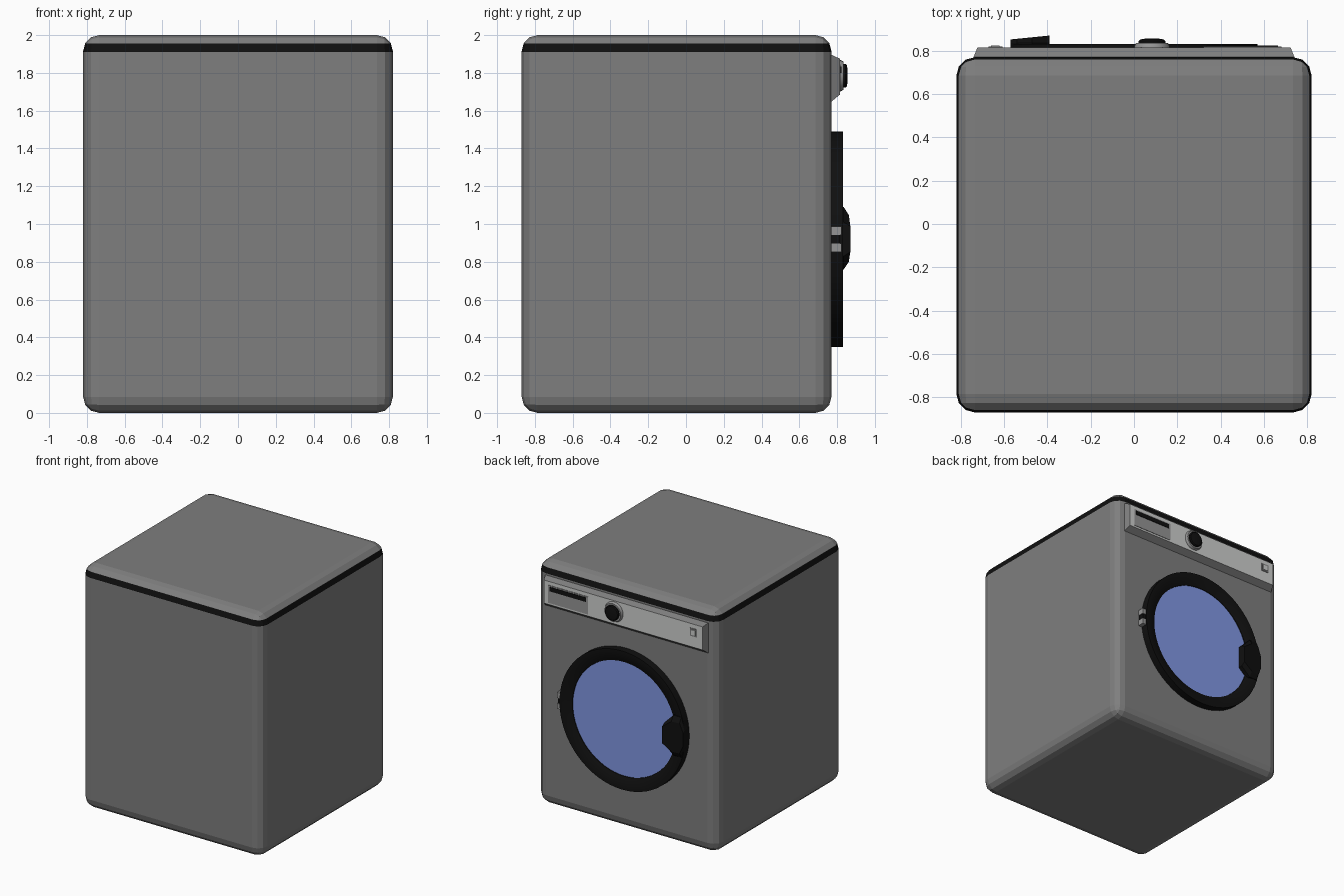
import bpy, bmesh, math
from mathutils import Vector

if "Cube" in bpy.data.objects:
    bpy.data.objects.remove(bpy.data.objects["Cube"])


def material(name, rgb):
    m = bpy.data.materials.new(name)
    m.diffuse_color = (*rgb, 1)
    m.use_nodes = True
    m.node_tree.nodes["Principled BSDF"].inputs["Base Color"].default_value = m.diffuse_color
    return m


GREY = material("body grey", (0.21, 0.21, 0.21))
BLACK = material("black", (0.005, 0.005, 0.005))
LIGHT = material("light grey", (0.62, 0.63, 0.62))
MID = material("mid grey", (0.30, 0.30, 0.30))
BLUE = material("glass blue", (0.22, 0.31, 0.77))


def finish(bm, name, mats, smooth=None):
    bmesh.ops.recalc_face_normals(bm, faces=bm.faces)
    mesh = bpy.data.meshes.new(name)
    bm.to_mesh(mesh)
    bm.free()
    ob = bpy.data.objects.new(name, mesh)
    bpy.context.collection.objects.link(ob)
    for m in mats:
        mesh.materials.append(m)
    if smooth:
        bpy.ops.object.select_all(action='DESELECT')
        ob.select_set(True)
        bpy.context.view_layer.objects.active = ob
        bpy.ops.object.shade_smooth_by_angle(angle=math.radians(smooth))
    return ob


def box_bm(x0, x1, y0, y1, z0, z1):
    bm = bmesh.new()
    bmesh.ops.create_cube(bm, size=1)
    for v in bm.verts:
        v.co = Vector(((x0 + x1) / 2 + v.co.x * (x1 - x0),
                       (y0 + y1) / 2 + v.co.y * (y1 - y0),
                       (z0 + z1) / 2 + v.co.z * (z1 - z0)))
    return bm


def box(name, x0, x1, y0, y1, z0, z1, mat):
    return finish(box_bm(x0, x1, y0, y1, z0, z1), name, [mat])


def lathe(name, profile, cx, cz, mat, n=48, closed=False):
    """Turn (radius, y) points around an axis parallel to y."""
    bm = bmesh.new()
    rings = [[bm.verts.new((cx + r * math.cos(2 * math.pi * i / n), y,
                            cz + r * math.sin(2 * math.pi * i / n)))
              for i in range(n)] for r, y in profile]
    pairs = list(zip(rings, rings[1:]))
    if closed:
        pairs.append((rings[-1], rings[0]))
    else:
        bm.faces.new(rings[0])
        bm.faces.new(rings[-1])
    for a, b in pairs:
        for i in range(n):
            j = (i + 1) % n
            bm.faces.new((a[i], a[j], b[j], b[i]))
    return finish(bm, name, [mat], 30)


# Rounded cabinet with a black band under the lid
bm = box_bm(-0.82, 0.82, -0.87, 0.77, 0.0, 2.0)
bmesh.ops.bevel(bm, geom=bm.edges[:], offset=0.085, segments=3,
                profile=0.5, affect='EDGES')
for z in (1.91, 1.955):
    bmesh.ops.bisect_plane(bm, geom=bm.verts[:] + bm.edges[:] + bm.faces[:],
                           plane_co=(0, 0, z), plane_no=(0, 0, 1))
for f in bm.faces:
    if 1.91 < f.calc_center_median().z < 1.955:
        f.material_index = 1
finish(bm, "cabinet", [GREY, BLACK])

# Control panel: tapered block with a light face
bm = box_bm(-0.745, 0.745, 0.76, 0.815, 1.64, 1.90)
for v in bm.verts:
    if v.co.y > 0.8:
        v.co.x *= 0.97
        v.co.z = 1.875 if v.co.z > 1.8 else 1.685
bm.faces.ensure_lookup_table()
bm.normal_update()
for f in bm.faces:
    f.material_index = int(f.normal.y > 0.9)
finish(bm, "control_panel", [GREY, LIGHT])

# Detergent drawer with its grip slot
box("drawer_front", 0.32, 0.68, 0.81, 0.819, 1.70, 1.845, MID)
box("drawer_slot", 0.335, 0.665, 0.815, 0.823, 1.80, 1.835, BLACK)

# Small square button
box("button_frame", -0.672, -0.608, 0.81, 0.819, 1.775, 1.84, GREY)
box("button_face", -0.66, -0.62, 0.815, 0.823, 1.787, 1.828, LIGHT)

# Program knob
lathe("knob_base", [(0.082, 0.80), (0.082, 0.82), (0.074, 0.835)],
      0.083, 1.785, MID, 32)
lathe("knob", [(0.062, 0.82), (0.062, 0.845), (0.055, 0.852), (0.03, 0.856)],
      0.083, 1.785, BLACK, 32)

# Door ring and glass
lathe("door_ring", [(0.57, 0.76), (0.57, 0.83), (0.525, 0.83),
                    (0.47, 0.805), (0.46, 0.76)], 0, 0.92, BLACK, 64, True)
lathe("door_glass", [(0.475, 0.77), (0.475, 0.80)], 0, 0.92, BLUE, 64)

# Door handle: chamfered plate with a sloping front
outline = [(-0.39, 1.01), (-0.39, 0.83), (-0.47, 0.76), (-0.54, 0.76),
           (-0.57, 0.85), (-0.57, 0.99), (-0.54, 1.09), (-0.47, 1.09)]
bm = bmesh.new()
back = [bm.verts.new((x, 0.80, z)) for x, z in outline]
mid = [bm.verts.new((x, 0.835, z)) for x, z in outline]
front = [bm.verts.new((x, 0.87 + 0.1 * (x + 0.39), 0.92 + (z - 0.92) * 0.75))
         for x, z in outline]
bm.faces.new(back)
bm.faces.new(front)
for a, b in ((back, mid), (mid, front)):
    for i in range(8):
        j = (i + 1) % 8
        bm.faces.new((a[i], a[j], b[j], b[i]))
finish(bm, "door_handle", [BLACK])

# Hinge: two grey knuckles around a black block
for i, z in enumerate((0.852, 0.942)):
    box(f"hinge_knuckle_{i + 1}", 0.55, 0.60, 0.765, 0.822, z, z + 0.045, MID)
box("hinge_block", 0.55, 0.595, 0.765, 0.815, 0.897, 0.942, BLACK)
